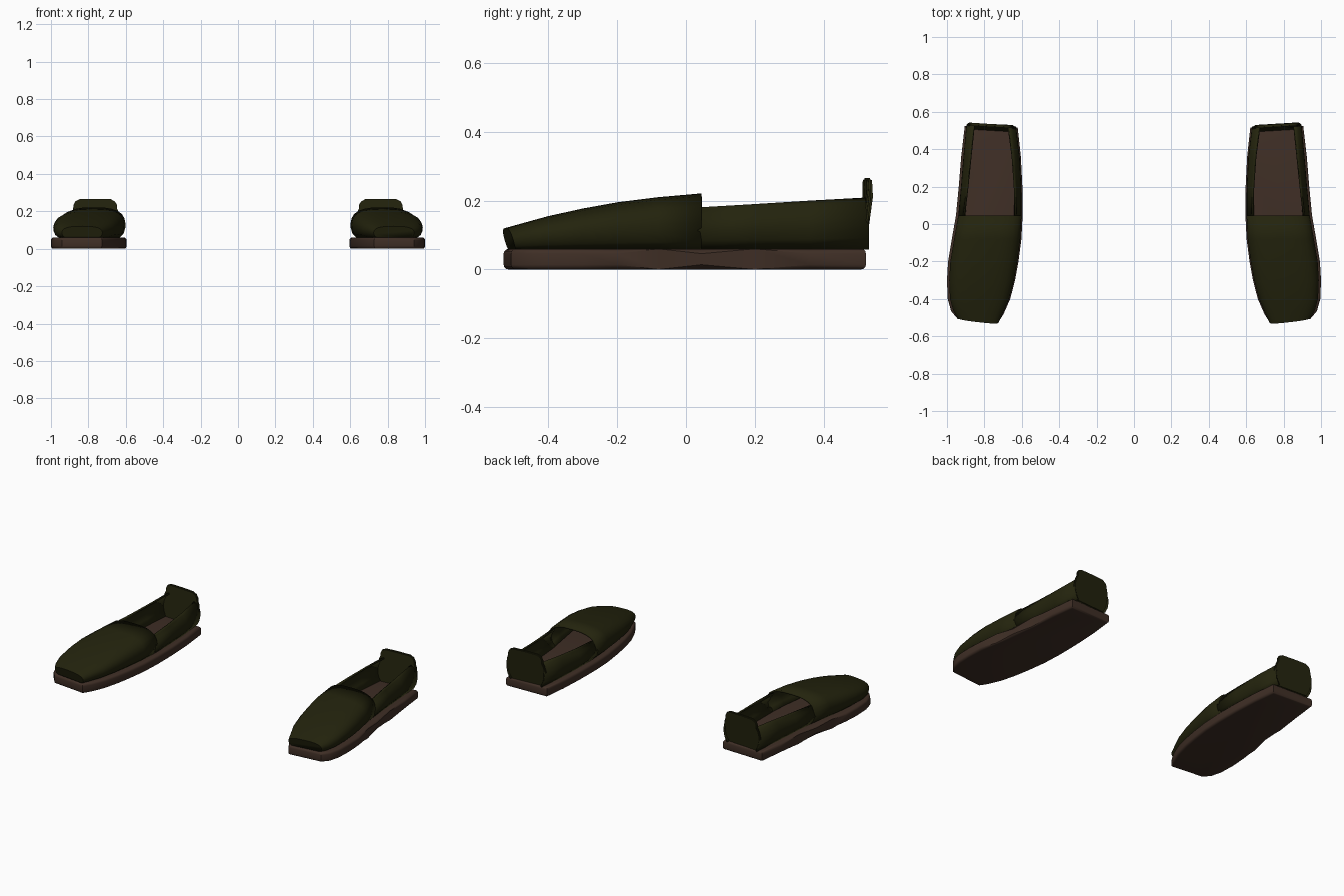
import bpy, bmesh, math

if "Cube" in bpy.data.objects:
    bpy.data.objects.remove(bpy.data.objects["Cube"])

def material(name, rgb):
    m = bpy.data.materials.new(name)
    m.diffuse_color = (*rgb, 1)
    m.use_nodes = True
    m.node_tree.nodes["Principled BSDF"].inputs["Base Color"].default_value = m.diffuse_color
    return m

OLIVE = material("dark olive", (0.017, 0.017, 0.004))
BROWN = material("dark brown", (0.050, 0.028, 0.019))

SOLE_TOP = 0.058
# stations along the shoe: inner y, outer y, inner x, outer x, top z
VAMP = [(-.537, -.512, .725, .942, .120), (-.48, -.465, .703, .966, .135),
        (-.40, -.40, .668, .984, .155), (-.30, -.30, .642, .988, .177),
        (-.20, -.20, .624, .982, .195), (-.08, -.08, .608, .962, .210),
        (.045, .045, .602, .940, .221)]
HEEL = [(.03, .03, .602, .941, .180), (.20, .20, .603, .925, .190),
        (.36, .36, .611, .912, .200), (.522, .532, .631, .896, .209)]
# half cross-sections: fraction of half width, fraction of height
DOME = [(.82, 0), (.94, .14), (.99, .32), (1, .48), (.97, .64), (.89, .78),
        (.76, .88), (.58, .95), (.36, .99), (0, 1)]
WALL = [(.82, 0), (.95, .22), (1, .45), (.99, .62), (.93, .8), (.84, .93)]
PANEL = [(.78, 0), (.93, .2), (1, .45), (1, .7), (.95, .9), (.89, 1.02),
         (.88, 1.16), (.80, 1.29), (.62, 1.37), (0, 1.38)]

def place(st, u, v, lean=0.0):
    """Point on a station: u across from -1 (inner) to 1 (outer), v up."""
    yi, yo, xi, xo, top = st
    k = (u + 1) / 2
    return (xi + (xo - xi) * k, yi + (yo - yi) * k + lean * (1 - v),
            SOLE_TOP + (top - SOLE_TOP) * v)

def finish(name, bm, mat, thickness=0, angle=40):
    """Orient faces outward, make the object, thicken and mirror to the pair."""
    bmesh.ops.recalc_face_normals(bm, faces=bm.faces)
    c = sum((v.co for v in bm.verts), bm.verts[:][0].co * 0) / len(bm.verts)
    c.z = 0.08
    if sum((f.calc_center_median() - c).dot(f.normal) * f.calc_area() for f in bm.faces) < 0:
        bmesh.ops.reverse_faces(bm, faces=bm.faces)
    me = bpy.data.meshes.new(name)
    bm.to_mesh(me)
    bm.free()
    ob = bpy.data.objects.new(name, me)
    bpy.context.collection.objects.link(ob)
    me.materials.append(mat)
    bpy.context.view_layer.objects.active = ob
    ob.select_set(True)
    bpy.ops.object.shade_smooth_by_angle(angle=math.radians(angle))
    ob.select_set(False)
    if thickness:
        s = ob.modifiers.new("thickness", "SOLIDIFY")
        s.thickness, s.offset = thickness, -1
    ob.modifiers.new("pair", "MIRROR").use_mirror_merge = False
    return ob

def skin(bm, rows):
    vs = [[bm.verts.new(p) for p in r] for r in rows]
    for a, b in zip(vs, vs[1:]):
        for i in range(len(a) - 1):
            bm.faces.new((a[i], a[i + 1], b[i + 1], b[i]))
    return vs

def full(half):
    return [(-u, v) for u, v in half] + [(u, v) for u, v in half[::-1] if u > 0]

# closed front of the upper with a blunt toe
bm = bmesh.new()
rows = [[place(s, u, v, .018 if i == 0 else 0) for u, v in full(DOME)]
        for i, s in enumerate(VAMP)]
vs = skin(bm, rows)
bm.faces.new(vs[0])
finish("toe_upper", bm, OLIVE, .01)

# low side walls leaning in around the foot opening
for side, name in ((-1, "inner_side_wall"), (1, "outer_side_wall")):
    bm = bmesh.new()
    rows = []
    for i, s in enumerate(HEEL):
        rim = .86 - .16 * i / 3
        rows.append([place(s, side * u, v) for u, v in WALL] + [place(s, side * rim, 1)])
    skin(bm, rows)
    bm.normal_update()
    ob = finish(name, bm, OLIVE, .01)

# rounded heel panel with a raised tab
bm = bmesh.new()
back = (.527, .543, .631, .896, .209)
outer = [bm.verts.new(place(back, u, v, -.02 if v < 1 else 0)) for u, v in full(PANEL)]
face = bm.faces.new(outer)
solid = bmesh.ops.extrude_face_region(bm, geom=[face])
for v in solid["geom"]:
    if isinstance(v, bmesh.types.BMVert):
        v.co.y -= .016
rims = [e for e in bm.edges if abs(e.verts[0].co.y - e.verts[1].co.y) < .0155
        and len(e.link_faces) == 2]
bmesh.ops.bevel(bm, geom=rims, offset=.005, segments=2, affect="EDGES", clamp_overlap=True)
finish("heel_panel", bm, OLIVE, angle=50)

# thick rounded sole, its top is the footbed
bm = bmesh.new()
st = VAMP + HEEL[1:]
inner = [(s[2] - .006, s[0]) for s in st]
outer = [(s[3] + .012, s[1]) for s in st]
inner[0], outer[0] = (.728, -.53), (.942, -.508)
inner[-1], outer[-1] = (.622, .515), (.905, .523)
base = bm.faces.new([bm.verts.new((x, y, 0)) for x, y in inner + outer[::-1]])
top = bmesh.ops.extrude_face_region(bm, geom=[base])
for v in top["geom"]:
    if isinstance(v, bmesh.types.BMVert):
        v.co.z = .06
edges = [e for e in bm.edges if abs(e.verts[0].co.z - e.verts[1].co.z) < .001]
bmesh.ops.bevel(bm, geom=edges, offset=.014, segments=3, profile=.5, affect="EDGES")
finish("sole", bm, BROWN, angle=35)
